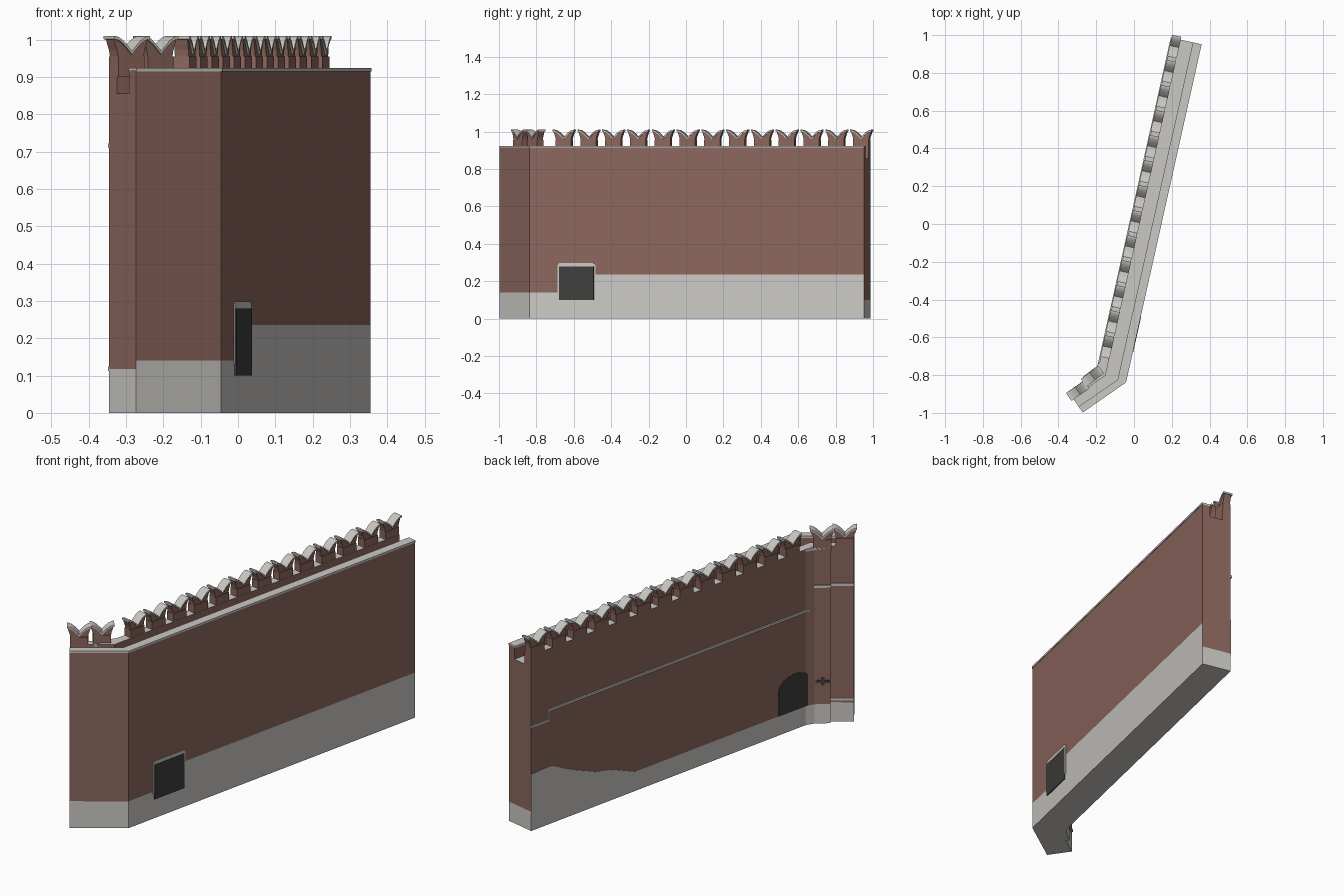
import bpy, bmesh, math
from mathutils import Vector as V

if "Cube" in bpy.data.objects:
    bpy.data.objects.remove(bpy.data.objects["Cube"])


def material(name, rgb):
    m = bpy.data.materials.new(name)
    m.diffuse_color = (*rgb, 1)
    m.use_nodes = True
    m.node_tree.nodes["Principled BSDF"].inputs["Base Color"].default_value = m.diffuse_color
    return m


BRICK = material("red brick", (0.262, 0.136, 0.109))
STONE = material("pale stone", (0.597, 0.584, 0.558))
DARK = material("dark opening", (0.05, 0.049, 0.047))

# Plan of the bent wall: short end, corner, far end (outer and inner lines)
OUT = [V((-.273, -.996, 0)), V((-.045, -.838, 0)), V((.355, .952, 0))]
U = (OUT[2] - OUT[1]).normalized()      # along long wall
S = (OUT[1] - OUT[0]).normalized()      # along short wall
NL = V((-U.y, U.x, 0))                  # inward normals
NS = V((-S.y, S.x, 0))
INN = [OUT[0] + NS * .127, None, OUT[2] + NL * .157]
d = INN[2] - INN[0]
INN[1] = INN[0] + S * ((d.x * U.y - d.y * U.x) / (S.x * U.y - S.y * U.x))


def finish(name, bm, *mats):
    bmesh.ops.recalc_face_normals(bm, faces=bm.faces)
    me = bpy.data.meshes.new(name)
    bm.to_mesh(me)
    bm.free()
    for m in mats:
        me.materials.append(m)
    ob = bpy.data.objects.new(name, me)
    bpy.context.collection.objects.link(ob)
    return ob


def loft(rings):
    bm = bmesh.new()
    rows = [[bm.verts.new(p) for p in r] for r in rings]
    n = len(rows[0])
    for a, b in zip(rows, rows[1:]):
        for i in range(n):
            j = (i + 1) % n
            bm.faces.new((a[i], a[j], b[j], b[i]))
    bm.faces.new(rows[0])
    bm.faces.new(rows[-1][::-1])
    bmesh.ops.recalc_face_normals(bm, faces=bm.faces)
    return bm


def sweep(section):
    """Sweep a (depth fraction, z) section along the bent wall."""
    return loft([[o.lerp(i, f) + V((0, 0, z)) for f, z in section]
                 for o, i in zip(OUT, INN)])


def prism(name, mat, origin, along, normal, pts, d0, d1):
    """Extrude an (along, z) outline from depth d0 to d1 on a wall face."""
    return finish(name, loft([[origin + along * a + normal * dd + V((0, 0, z))
                               for a, z in pts] for dd in (d0, d1)]), mat)


def rect(a0, a1, z0, z1):
    return [(a0, z0), (a1, z0), (a1, z1), (a0, z1)]


# Main wall with walkway channel, stone plinth coloured by height
bm = sweep([(0, 0), (0, .918), (.26, .918), (.26, .855), (.71, .855),
            (.71, .915), (1, .915), (1, 0)])
SPLIT = .256
cuts = [(V((0, 0, z)), V((0, 0, 1))) for z in (.1, .118, .14, .235)]
cuts.append((OUT[1] + U * SPLIT, U))
for co, no in cuts:
    bmesh.ops.bisect_plane(bm, geom=bm.verts[:] + bm.edges[:] + bm.faces[:],
                           plane_co=co, plane_no=no)
for f in bm.faces:
    n, c = f.normal, f.calc_center_median()
    top = .1
    if n.dot(S) < -.9:
        top = .118
    elif n.dot(NL) < -.9:
        top = .235 if (c - OUT[1]).dot(U) > SPLIT else .14
    elif n.dot(NS) < -.9:
        top = .14
    f.material_index = 1 if abs(n.z) > .5 or c.z < top else 0
finish("wall", bm, BRICK, STONE)

# Stone coping on the outer parapet
finish("parapet_coping", sweep([(-.02, .914), (-.02, .924), (.28, .924), (.28, .914)]), STONE)

# Outer gate opening with stone surround
prism("outer_surround", STONE, OUT[1], U, -NL,
      [(.155, .13), (.363, .13), (.363, .285), (.352, .298), (.166, .298), (.155, .285)], -.002, .003)
prism("outer_opening", DARK, OUT[1], U, -NL, rect(.164, .354, .1, .28), -.002, .005)

# Inner face: sloping stone patch, arched opening, string courses
FAR = INN[2]
prism("inner_stone_patch", STONE, FAR, -U, NL,
      [(0, .09), (0, .295), (.07, .3), (.13, .3), (.2, .265), (.28, .23), (.41, .18),
       (.51, .16), (.6, .125), (.69, .09)], -.002, .002)
arch = [(1.685 - .105 * math.cos(t * math.pi / 8), .225 + .065 * math.sin(t * math.pi / 8))
        for t in range(9)]
prism("inner_opening", DARK, FAR, -U, NL, [(1.58, .1)] + arch + [(1.79, .1)], -.002, .004)
prism("long_string_course", STONE, FAR, -U, NL, rect(.105, 1.79, .589, .601), -.002, .007)
prism("low_string_course", STONE, FAR, -U, NL, rect(0, .113, .536, .548), -.002, .007)
prism("string_course_step", STONE, FAR, -U, NL, rect(.105, .113, .536, .601), -.002, .007)
for z in (.118, .715):
    prism("short_string_course", STONE, INN[0], S, NS, rect(0, .12, z - .006, z + .006), -.002, .006)

# Corner pier on the inner side
P0 = V((-.265, -.812, 0))
P1 = V((-.205, -.766, 0))
PD = (P1 - P0).normalized()
PN = V((-PD.y, PD.x, 0))
PLAN = [P0 - PN * .06, P0, P1, V((-.18, -.725, 0)), V((-.16, -.78, 0))]


def pier(name, mat, z0, z1):
    finish(name, loft([[p + V((0, 0, z)) for p in PLAN] for z in (z0, z1)]), mat)


pier("pier_base", STONE, 0, .1)
pier("pier_shaft", BRICK, .1, .903)
pier("pier_cap", STONE, .903, .914)
W = (P1 - P0).length
prism("pier_string_course", STONE, P0, PD, PN, rect(-.003, W + .003, .709, .721), -.002, .006)

# Dark cross-shaped tie plate on the pier
prism("tie_bar", DARK, P0, PD, PN, rect(.004, W - .004, .213, .225), -.002, .005)
prism("tie_post", DARK, P0, PD, PN, rect(W / 2 - .008, W / 2 + .008, .2, .238), -.002, .006)


# Swallowtail battlements
def curve(lift, half):
    """Double-arched top running from tip to tip through the centre dip."""
    return [(half * k / 6, .962 + lift + .041 * math.sin(abs(k) / 6 * math.pi / 2))
            for k in range(-6, 7)]


def merlon(c, along, normal):
    half = .022
    right = [(.051, .988), (.045, .972), (.042, .955), (.042, .905)]
    left = [(-a, z) for a, z in right[::-1]]
    prism("merlon", BRICK, c, along, normal, left + curve(-.002, .055) + right,
          -half + .003, half - .003)
    prism("merlon_foot", BRICK, c, along, normal, rect(-.043, .043, .9, .955), -half, half)
    prism("merlon_cap", STONE, c, along, normal,
          curve(-.002, .058) + curve(.007, .058)[::-1], -half - .003, half + .003)


for k in range(13):
    merlon(FAR - NL * .022 - U * (.043 + .1358 * k), -U, NL)
merlon(INN[0] - NS * .02 + S * .044, S, NS)
merlon(P0.lerp(P1, .52) - PN * .022, PD, PN)
